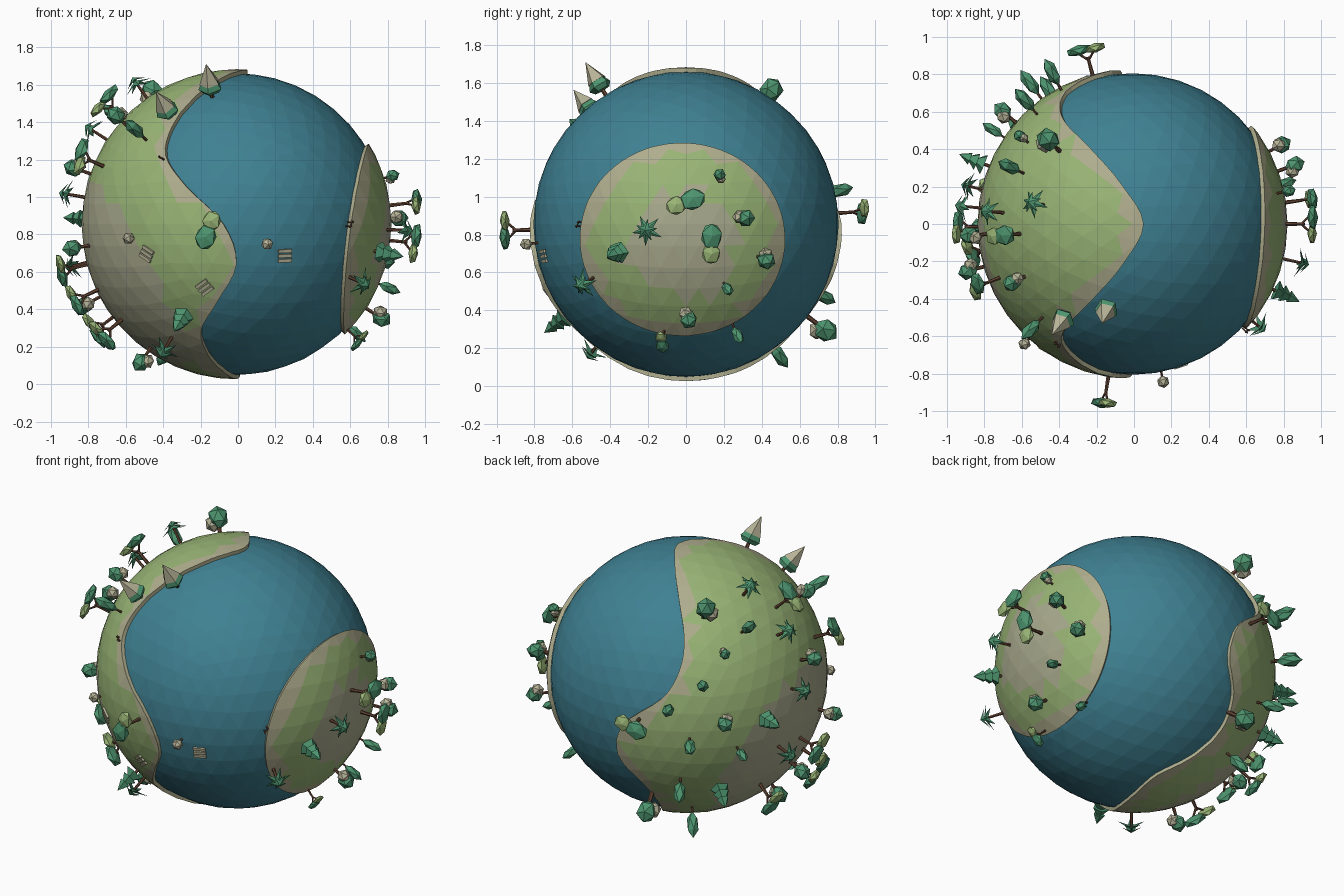
import bpy, bmesh, math, random
from math import sin, cos, radians, pi
from mathutils import Matrix, Vector

random.seed(4)
cube = bpy.data.objects.get("Cube")
if cube:
    bpy.data.objects.remove(cube)

CENTRE = Vector((-0.008, 0, 0.855))
SEA_R, LAND_R = 0.806, 0.829


def material(name, rgb):
    m = bpy.data.materials.new(name)
    m.use_nodes = True
    m.diffuse_color = (*rgb, 1)
    m.node_tree.nodes["Principled BSDF"].inputs["Base Color"].default_value = (*rgb, 1)
    return m


sea = material("sea_blue", (0.05, 0.22, 0.29))
grass = material("grass_green", (0.32, 0.46, 0.18))
sand = material("sand", (0.43, 0.42, 0.27))
rock = material("pale_rock", (0.40, 0.405, 0.27))
bark = material("bark_brown", (0.13, 0.06, 0.035))
leaf = material("leaf_green", (0.075, 0.30, 0.16))
pale = material("pale_leaf", (0.47, 0.45, 0.31))
PALETTE = [bark, leaf, grass, pale]
BARK, LEAF, LIGHT, PALE = range(4)


def make_object(name, bm, mats, matrix):
    mesh = bpy.data.meshes.new(name)
    bm.to_mesh(mesh)
    bm.free()
    for m in mats:
        mesh.materials.append(m)
    ob = bpy.data.objects.new(name, mesh)
    ob.matrix_world = matrix
    bpy.context.collection.objects.link(ob)
    return ob


def globe(name, radius, mat):
    bm = bmesh.new()
    bmesh.ops.create_icosphere(bm, subdivisions=4, radius=radius)
    return make_object(name, bm, [mat], Matrix.Translation(CENTRE))


globe("ocean", SEA_R, sea)

# Coast of the large continent: x at even steps around the x axis, from the top forwards
COAST = [.06, -.05, -.21, -.34, -.38, -.27, -.07, .0, -.1, -.19, -.15, -.06,
         .0, .01, -.11, -.19, -.17, -.06, -.11, -.33, -.39, -.35, -.22, -.06]


def coast_x(angle):
    t = (angle / (2 * pi)) % 1 * len(COAST)
    i, f = int(t), t % 1
    a, b, c, d = (COAST[(i + k) % len(COAST)] for k in (-1, 0, 1, 2))
    return b + f / 2 * (c - a + f * (2 * a - 5 * b + 4 * c - d + f * (3 * (b - c) + d - a)))


def continent_point(angle):
    x = coast_x(angle)
    r = math.sqrt(LAND_R ** 2 - x * x)
    return Vector((x, -r * sin(angle), r * cos(angle)))


ISLAND_AXIS = Vector((1, -0.03, -0.125)).normalized()
ISLAND_TURN = Vector((1, 0, 0)).rotation_difference(ISLAND_AXIS)


def island_point(angle):
    a = radians(39.7 - 1.3 * cos(2 * angle))
    return ISLAND_TURN @ Vector((cos(a), -sin(a) * sin(angle), sin(a) * cos(angle))) * LAND_R


def continent_ground(p):
    if p.length < 0.81 or coast_x(math.atan2(-p.y, p.z)) - p.x < 0.058:
        return 1
    return 2 if p.normalized().dot(Vector((-.87, -.15, -.47))) > cos(radians(43)) else 0


def island_ground(p):
    a = math.degrees(p.angle(ISLAND_AXIS))
    if p.length < 0.81 or a > 35:
        return 1
    return 2 if a < 20 + 3 * sin(5 * math.atan2(p.y, p.z)) else 0


# Land: a slightly larger globe cut by a cone that runs from the centre through the coast
def land(name, ring_point, apex, ground, steps=96):
    bm = bmesh.new()
    hub, tip = bm.verts.new((0, 0, 0)), bm.verts.new(apex)
    ring = [bm.verts.new(ring_point(2 * pi * i / steps) * 2.2) for i in range(steps)]
    for i in range(steps):
        a, b = ring[i], ring[(i + 1) % steps]
        bm.faces.new((hub, a, b))
        bm.faces.new((tip, b, a))
    bmesh.ops.recalc_face_normals(bm, faces=bm.faces)
    cutter = make_object(name + "_cutter", bm, [], Matrix.Translation(CENTRE))
    cutter.hide_render = True
    ob = globe(name, LAND_R, grass)
    mod = ob.modifiers.new("coast", "BOOLEAN")
    mod.operation, mod.solver, mod.object = "INTERSECT", "EXACT", cutter
    bpy.context.view_layer.update()
    mesh = bpy.data.meshes.new_from_object(ob.evaluated_get(bpy.context.evaluated_depsgraph_get()))
    ob.modifiers.clear()
    ob.data = mesh
    bpy.data.objects.remove(cutter)
    mesh.materials.clear()
    for m in (grass, sand, rock):
        mesh.materials.append(m)
    for f in mesh.polygons:
        f.material_index = ground(f.center)


land("continent", continent_point, (-4, 0, 0), continent_ground)
land("island", island_point, (4, 0, 0), island_ground)


# Small part builders, all standing on local z = 0
def paint(verts, mat):
    for f in {f for v in verts for f in v.link_faces}:
        f.material_index = mat


def cone(bm, r1, r2, z0, z1, mat, sides=6, lean=Matrix(), star=1):
    mtx = lean @ Matrix.Translation((0, 0, (z0 + z1) / 2))
    verts = bmesh.ops.create_cone(bm, cap_ends=True, segments=sides, radius1=r1, radius2=r2,
                                  depth=z1 - z0)["verts"]
    if star != 1:
        rim = [v for v in verts if v.co.z < 0]
        for v in sorted(rim, key=lambda v: math.atan2(v.co.y, v.co.x) % 6.28)[::2]:
            v.co = (v.co.x * star, v.co.y * star, v.co.z + (z1 - z0) * .5)
    bmesh.ops.transform(bm, matrix=mtx, verts=verts)
    paint(verts, mat)


def lump(bm, at, size, mat):
    mtx = Matrix.Translation(at) @ Matrix.Diagonal((*size, 1))
    paint(bmesh.ops.create_icosphere(bm, subdivisions=1, radius=1, matrix=mtx)["verts"], mat)


def round_tree(bm):
    cone(bm, .010, .008, -.01, .08, BARK)
    lump(bm, (0, 0, .095), (.045, .045, .052), LEAF)
    lump(bm, (.024, .01, .075), (.036, .036, .038), PALE)


def poplar(bm):
    cone(bm, .008, .007, -.01, .06, BARK)
    lump(bm, (0, 0, .115), (.037, .037, .083), LEAF)


def umbrella_tree(bm):
    cone(bm, .010, .007, -.01, .09, BARK)
    for s in (-1, 1):
        cone(bm, .006, .005, 0, .065, BARK,
             lean=Matrix.Translation((0, 0, .075)) @ Matrix.Rotation(s * .8, 4, "Y"))
    lump(bm, (.032, 0, .128), (.064, .052, .025), LEAF)
    lump(bm, (-.046, 0, .122), (.052, .046, .022), LIGHT)


def palm(bm):
    cone(bm, .009, .007, -.01, .10, BARK)
    cone(bm, .078, 0, .075, .115, LEAF, sides=10, star=.35)
    cone(bm, .056, 0, .10, .135, LEAF, sides=10, star=.4,
         lean=Matrix.Rotation(pi / 5, 4, "Z"))


def pine(bm):
    cone(bm, .010, .008, -.01, .05, BARK)
    for r, z in ((.060, .035), (.050, .075), (.036, .115)):
        cone(bm, r, 0, z, z + .065, LEAF, sides=5)


def peak_tree(bm):
    cone(bm, .012, .010, -.01, .05, BARK)
    cone(bm, .045, .066, .025, .05, LEAF, sides=5)
    cone(bm, .066, .048, .05, .085, LEAF, sides=5)
    cone(bm, .056, 0, .080, .20, PALE, sides=5)


def ball_bush(bm):
    cone(bm, .007, .007, -.02, .03, BARK)
    lump(bm, (0, 0, .045), (.034, .034, .034), PALE)


def slats(bm):
    for i in (-1, 0, 1):
        verts = bmesh.ops.create_cube(bm, size=1, matrix=Matrix.Translation(
            (0, i * .026, .012)) @ Matrix.Diagonal((.075, .018, .012, 1)))["verts"]
        paint(verts, PALE)


def fence(bm):
    for i in (-1, 1):
        cone(bm, .007, .006, -.02, .04, BARK, lean=Matrix.Translation((i * .018, 0, 0)))
    cone(bm, .006, .006, -.03, .03, BARK,
         lean=Matrix.Translation((0, 0, .025)) @ Matrix.Rotation(pi / 2, 4, "Y"))


# Stand each plant upright on the globe at (latitude, longitude, optional turn)
def scatter(name, build, places, scale=1.0, radius=LAND_R - 0.008):
    for lat, lon, *turn in places:
        a, b = radians(lat), radians(lon)
        up = Vector((cos(a) * cos(b), cos(a) * sin(b), sin(a)))
        bm = bmesh.new()
        build(bm)
        spin = Matrix.Rotation(radians(turn[0] if turn else random.uniform(0, 360)), 4, "Z")
        mtx = (Matrix.Translation(CENTRE + up * radius) @ up.to_track_quat("Z", "Y").to_matrix().to_4x4()
               @ spin @ Matrix.Scale(scale, 4))
        make_object(name, bm, PALETTE, mtx)


scatter("large_round_tree", round_tree, [(48, 135, 300), (-36, 107, 300)], 1.4)
scatter("round_tree", round_tree, [(39, 206), (19, 184), (2, 20), (-12, 28), (-33, 1, 100),
                                   (5, 139), (-8, 196), (-28, 181), (-53, 203)], 1.08)
scatter("small_round_tree", round_tree, [(17, 12), (31, 142)], .75)
scatter("poplar", poplar, [(39, 155), (33, 226), (20, 131), (11, 118), (-3, 126), (-24, 122), (-48, 128)])
scatter("small_poplar", poplar, [(-9, 146), (-22, 15), (-40, 23)], .8)
scatter("umbrella_tree", umbrella_tree, [(43, 185, 90), (22, 202), (4, 105, -20), (-2, 261, 250), (7, 0, 20),
                                         (-6, 8, 90), (-15, 181), (-36, 165), (-38, 200), (-25, 190)], 1.18)
scatter("small_umbrella_tree", umbrella_tree, [(-43, -11, 270)], .75)
scatter("palm", palm, [(54, 168), (33, 175), (10, 174), (-14, 167), (-2, -13), (-20, -39), (-47, 232)], 1.1)
scatter("pine", pine, [(2, 158), (-29, 140), (-10, -25), (-35, 246)])
scatter("peak_tree", peak_tree, [(57, 253), (44, 234)])
scatter("ball_bush", ball_bush, [(-5, 228), (-7, 281)])
scatter("floating_slats", slats, [(-12, 289)], radius=SEA_R - .004)
scatter("slats", slats, [(-11, 234), (-24, 257)])
scatter("fence", fence, [(25, 238), (0, -43)], .7)
